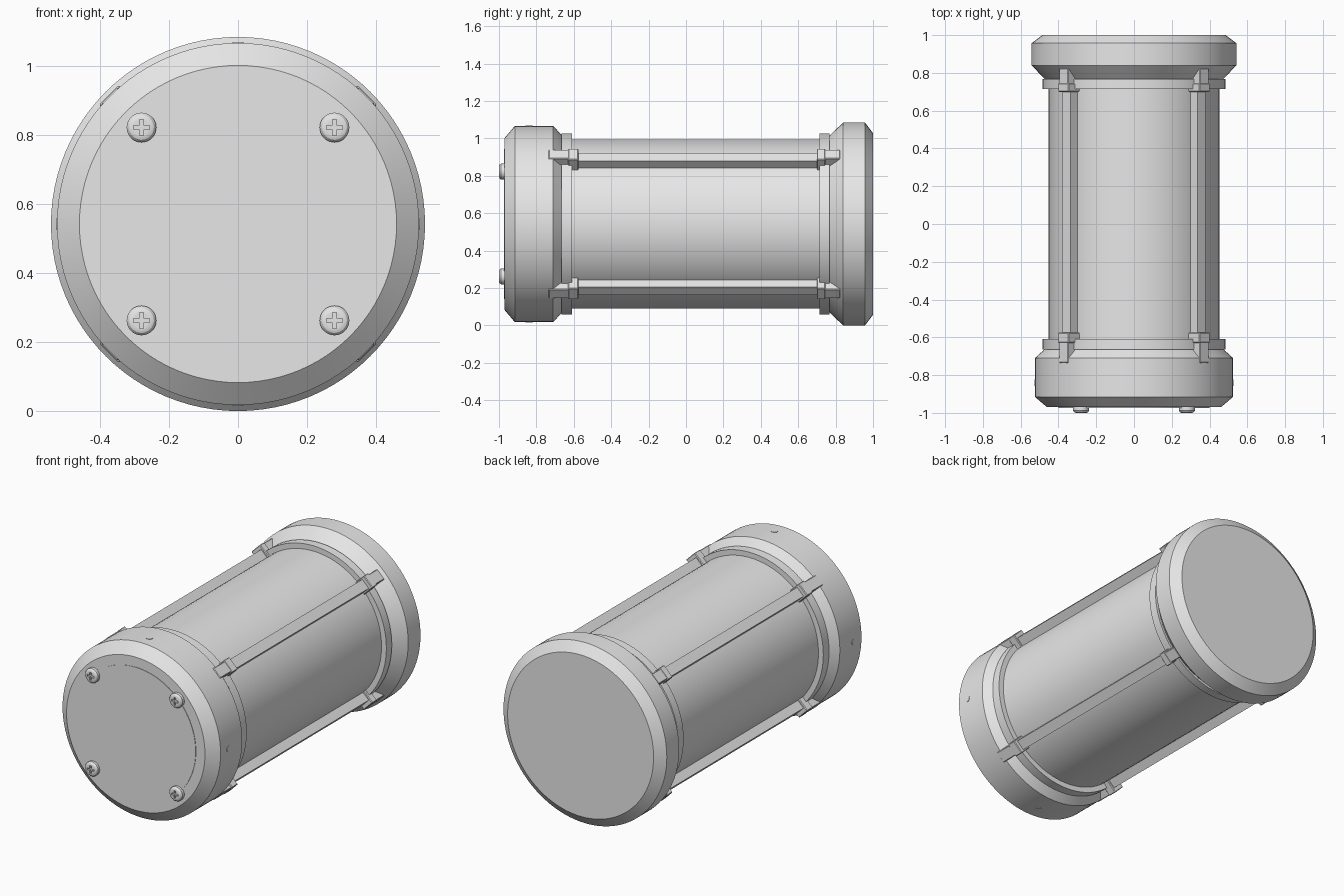
import bpy, bmesh, math
from mathutils import Matrix, Vector

if "Cube" in bpy.data.objects:
    bpy.data.objects.remove(bpy.data.objects["Cube"])

CZ = 0.5425  # height of the long axis
grey = bpy.data.materials.new("plain_grey")
grey.diffuse_color = (0.8, 0.8, 0.8, 1)
grey.use_nodes = True
grey.node_tree.nodes["Principled BSDF"].inputs["Base Color"].default_value = grey.diffuse_color


def finish(name, bm, smooth=True):
    """Turn a bmesh into a shaded object."""
    bmesh.ops.recalc_face_normals(bm, faces=bm.faces)
    me = bpy.data.meshes.new(name)
    bm.to_mesh(me)
    bm.free()
    ob = bpy.data.objects.new(name, me)
    bpy.context.collection.objects.link(ob)
    me.materials.append(grey)
    if smooth:
        bpy.ops.object.select_all(action='DESELECT')
        ob.select_set(True)
        bpy.context.view_layer.objects.active = ob
        bpy.ops.object.shade_smooth_by_angle(angle=math.radians(25))
    return ob


def lathe(name, profile, x=0.0, z=CZ, seg=96):
    """Closed solid turned about the y direction from (y, radius) points."""
    bm = bmesh.new()
    rings = []
    for y, r in profile:
        rings.append([bm.verts.new((x + r * math.cos(2 * math.pi * i / seg), y,
                                    z + r * math.sin(2 * math.pi * i / seg)))
                      for i in range(seg)])
    for a, b in zip(rings, rings[1:]):
        for i in range(seg):
            j = (i + 1) % seg
            bm.faces.new((a[i], a[j], b[j], b[i]))
    bm.faces.new(rings[0])
    bm.faces.new(rings[-1])
    return finish(name, bm)


def add_box(bm, lo, hi, mat=Matrix(), bevel=0.0):
    """Box between two corners, placed by a matrix."""
    lo, hi = Vector(lo), Vector(hi)
    verts = bmesh.ops.create_cube(bm, size=1)['verts']
    m = mat @ Matrix.Translation((lo + hi) / 2) @ Matrix.Diagonal((*(hi - lo), 1))
    bmesh.ops.transform(bm, matrix=m, verts=verts)
    if bevel:
        edges = list({e for v in verts for e in v.link_edges})
        bmesh.ops.bevel(bm, geom=edges, offset=bevel, segments=1, affect='EDGES')


# Turned parts
lathe("body_tube", [(-0.68, 0.453), (0.79, 0.453)])
lathe("front_cap", [(-0.97, 0.46), (-0.915, 0.525), (-0.71, 0.525), (-0.66, 0.47)])
lathe("front_plate", [(-0.973, 0.40), (-0.96, 0.40)])
lathe("front_flange", [(-0.665, 0.485), (-0.61, 0.485)])
lathe("back_flange", [(0.715, 0.485), (0.767, 0.485)])
lathe("back_cap", [(0.763, 0.468), (0.84, 0.5425), (0.957, 0.5425), (1.0, 0.485)])

# Four rails with a clamp at each end
for k in range(4):
    turn = Matrix.Translation((0, 0, CZ)) @ Matrix.Rotation(math.radians(45 + 90 * k), 4, 'Y')
    bm = bmesh.new()
    add_box(bm, (0.43, -0.62, -0.03), (0.505, 0.74, 0.03), turn)
    finish(f"rail_{k + 1}", bm, smooth=False)
    for label, lo, hi, c0, c1 in (("front", -0.735, -0.60, -0.63, -0.575),
                                  ("back", 0.715, 0.825, 0.70, 0.745)):
        bm = bmesh.new()
        add_box(bm, (0.44, lo, -0.034), (0.528, hi, 0.034), turn, 0.004)
        add_box(bm, (0.43, c0, -0.041), (0.53, c1, 0.041), turn, 0.004)
        finish(f"{label}_clamp_{k + 1}", bm, smooth=False)

# Small flush pegs around the front cap
for k in range(4):
    m = (Matrix.Translation((0, 0, CZ)) @ Matrix.Rotation(math.radians(90 * k), 4, 'Y')
         @ Matrix.Translation((0, -0.84, 0.517)))
    bm = bmesh.new()
    bmesh.ops.create_cone(bm, cap_ends=True, segments=24, radius1=0.018,
                          radius2=0.018, depth=0.02, matrix=m)
    finish(f"cap_peg_{k + 1}", bm)

# Four screws with a cross recess
for i, (sx, sz) in enumerate([(-1, -1), (1, -1), (-1, 1), (1, 1)]):
    x, z = 0.28 * sx, CZ + 0.28 * sz
    screw = lathe(f"screw_{i + 1}", [(-1.0, 0.029), (-0.997, 0.036), (-0.988, 0.043),
                                     (-0.965, 0.043)], x, z, 32)
    bm = bmesh.new()
    add_box(bm, (x - 0.023, -1.02, z - 0.006), (x + 0.023, -0.988, z + 0.006))
    add_box(bm, (x - 0.006, -1.02, z - 0.023), (x + 0.006, -0.9885, z + 0.023))
    cutter = finish(f"cross_cutter_{i + 1}", bm, smooth=False)
    cutter.hide_render = True
    cutter.hide_set(True)
    mod = screw.modifiers.new("cross_recess", 'BOOLEAN')
    mod.operation = 'DIFFERENCE'
    mod.solver = 'EXACT'
    mod.use_self = True
    mod.object = cutter
